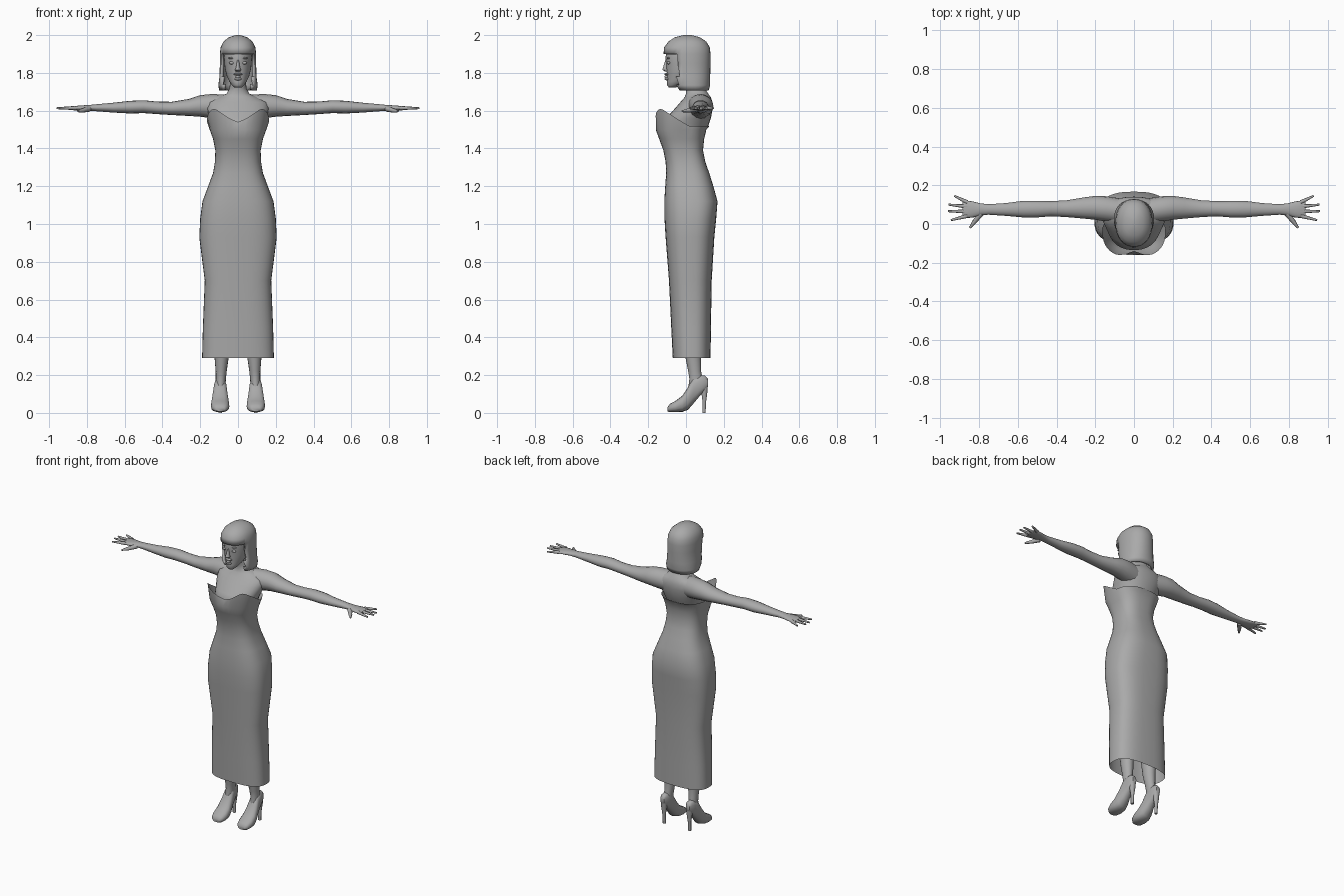
import bpy, bmesh, math
from mathutils import Vector

grey = bpy.data.materials.new("plain grey")
grey.diffuse_color = (0.4, 0.4, 0.4, 1)


def finish(bm, name, mirror=False, angle=50):
    bmesh.ops.recalc_face_normals(bm, faces=bm.faces)
    me = bpy.data.meshes.new(name)
    bm.to_mesh(me)
    bm.free()
    me.materials.append(grey)
    ob = bpy.data.objects.new(name, me)
    bpy.context.collection.objects.link(ob)
    bpy.context.view_layer.objects.active = ob
    ob.select_set(True)
    bpy.ops.object.shade_smooth_by_angle(angle=math.radians(angle))
    ob.select_set(False)
    if mirror:
        ob.modifiers.new("mirror", 'MIRROR').use_mirror_merge = False
    return ob


def loft(bm, axis, rows, n=20, e=2.0, caps=(True, True)):
    """Skin rounded sections; row = position, then low/high on the two other axes."""
    others = [i for i in range(3) if i != axis]
    rings = []
    for pos, a0, a1, b0, b1 in rows:
        ring = []
        for k in range(n):
            t = 2 * math.pi * k / n
            c, s = math.cos(t), math.sin(t)
            co = Vector()
            co[axis] = pos
            co[others[0]] = (a0 + a1) / 2 + (a1 - a0) / 2 * math.copysign(abs(c) ** (2 / e), c)
            co[others[1]] = (b0 + b1) / 2 + (b1 - b0) / 2 * math.copysign(abs(s) ** (2 / e), s)
            ring.append(bm.verts.new(co))
        rings.append(ring)
    for r, q in zip(rings, rings[1:]):
        for k in range(n):
            bm.faces.new((r[k], r[(k + 1) % n], q[(k + 1) % n], q[k]))
    if caps[0]:
        bm.faces.new(rings[0])
    if caps[1]:
        bm.faces.new(rings[-1])
    return rings


def upright(rows):
    return [(z, -w, w, f, b) for z, w, f, b in rows]


def stick(bm, p, q, r0, r1):
    p, q = Vector(p), Vector(q)
    m = (q - p).to_track_quat('Z', 'Y').to_matrix().to_4x4()
    m.translation = (p + q) / 2
    bmesh.ops.create_cone(bm, cap_ends=True, segments=8, radius1=r0, radius2=r1,
                          depth=(q - p).length, matrix=m)


def ball(bm, c, s, seg=14):
    made = bmesh.ops.create_uvsphere(bm, u_segments=seg, v_segments=8, radius=1)["verts"]
    for v in made:
        v.co = Vector(c) + Vector(v.co[i] * s[i] for i in range(3))


# dress: open tube with a sweetheart neckline
bm = bmesh.new()
rings = loft(bm, 2, upright([
    (0.29, .19, -.07, .13), (.45, .186, -.078, .132), (.70, .176, -.09, .136),
    (.93, .205, -.108, .15), (1.03, .2, -.114, .16), (1.12, .188, -.115, .167), (1.2, .158, -.11, .145),
    (1.27, .132, -.105, .123), (1.33, .122, -.108, .102), (1.39, .12, -.12, .09),
    (1.45, .132, -.142, .096), (1.5, .15, -.16, .108), (1.54, .164, -.17, .125)]),
    n=40, e=2.7, caps=(False, False))
for v in rings[-1]:
    x, y, _ = v.co
    if y < -.02:
        v.co.z += .07 * min(1, abs(x) / .12) ** 1.3 * min(1, (-.02 - y) / .11)
        v.co.y += .03 * max(0, 1 - abs(x) / .08)
    else:
        v.co.z -= .02
        v.co.x *= .92
finish(bm, "dress")

# torso, shoulders and neck
bm = bmesh.new()
loft(bm, 2, upright([
    (1.36, .1, -.07, .075), (1.45, .115, -.11, .085), (1.52, .135, -.135, .118),
    (1.56, .148, -.105, .132), (1.61, .165, -.06, .141), (1.645, .16, -.03, .14),
    (1.67, .11, -.008, .132), (1.69, .06, .0, .118), (1.72, .044, -.002, .098),
    (1.8, .042, -.02, .09)]), n=28, e=2.2)
finish(bm, "torso", angle=80)

# arms
bm = bmesh.new()
loft(bm, 0, [
    (.06, .0, .13, 1.55, 1.685), (.14, .012, .143, 1.56, 1.688), (.2, .022, .145, 1.568, 1.682),
    (.26, .028, .137, 1.572, 1.662), (.35, .036, .122, 1.577, 1.647), (.43, .04, .118, 1.582, 1.648),
    (.5, .034, .12, 1.587, 1.655), (.57, .034, .12, 1.585, 1.652), (.66, .042, .108, 1.59, 1.642),
    (.75, .048, .102, 1.597, 1.634), (.79, .046, .106, 1.6, 1.63),
    (.83, .034, .116, 1.6, 1.628), (.87, .03, .122, 1.602, 1.624), (.885, .036, .118, 1.606, 1.62)], n=16)
finish(bm, "arm", True, 70)

# fingers and thumb
bm = bmesh.new()
for y0, tip in ((.112, (.927, .145)), (.09, (.957, .1)), (.065, (.96, .066)), (.042, (.945, .02))):
    stick(bm, (.86, y0, 1.614), (*tip, 1.613), .011, .005)
stick(bm, (.79, .055, 1.61), (.825, .01, 1.6), .016, .011)
stick(bm, (.822, .014, 1.601), (.848, -.02, 1.597), .012, .005)
finish(bm, "fingers", True)

# lower legs
bm = bmesh.new()
loft(bm, 2, [(.12, .068, .118, .01, .09), (.18, .064, .118, .018, .088), (.22, .06, .118, .012, .08),
             (.29, .05, .124, -.002, .08), (.4, .045, .13, -.02, .085), (.55, .04, .14, -.03, .085)], n=16)
finish(bm, "leg", True)

# shoes with slim heels
bm = bmesh.new()
loft(bm, 1, [(-.098, .07, .118, .008, .03), (-.085, .055, .134, .004, .048), (-.055, .046, .143, .004, .064),
             (-.02, .047, .142, .005, .09), (.01, .053, .136, .016, .135), (.04, .06, .128, .05, .19),
             (.075, .066, .122, .092, .2), (.1, .07, .118, .115, .198), (.117, .08, .108, .14, .18)],
     n=16, e=2.5)
loft(bm, 2, [(.0, .084, .104, .086, .104), (.06, .083, .105, .087, .107),
             (.11, .076, .112, .08, .114), (.16, .072, .116, .07, .118)], n=10)
finish(bm, "shoe", True)

# head
bm = bmesh.new()
loft(bm, 2, upright([
    (1.722, .018, -.09, -.055), (1.735, .032, -.1, -.03), (1.755, .046, -.1, .02), (1.785, .06, -.1, .06),
    (1.82, .069, -.104, .09), (1.85, .072, -.105, .1), (1.88, .074, -.109, .105),
    (1.93, .072, -.1, .1), (1.96, .05, -.07, .07)]), n=28)
finish(bm, "head", angle=80)

# nose and lips
bm = bmesh.new()
loft(bm, 2, upright([(1.808, .012, -.112, -.09), (1.816, .016, -.126, -.09), (1.83, .01, -.122, -.09),
                     (1.872, .005, -.108, -.09)]), n=10)
finish(bm, "nose")
bm = bmesh.new()
ball(bm, (0, -.1, 1.793), (.024, .014, .007))
ball(bm, (0, -.1, 1.768), (.02, .014, .008))
ball(bm, (0, -.1, 1.779), (.013, .014, .01))
finish(bm, "lips", angle=80)

# eyes and brows
bm = bmesh.new()
ball(bm, (.033, -.092, 1.853), (.016, .009, .008))
ball(bm, (.034, -.093, 1.878), (.02, .009, .005))
finish(bm, "eye", True, 80)

# bobbed hair with a fringe, cut open around the face
bm = bmesh.new()
loft(bm, 2, upright([
    (1.708, .1, -.058, .12), (1.735, .104, -.08, .128), (1.78, .098, -.1, .128), (1.85, .096, -.114, .13),
    (1.9, .096, -.119, .13), (1.935, .092, -.116, .126), (1.965, .078, -.094, .108),
    (1.988, .05, -.06, .075), (2.0, .012, -.012, .03)]), n=32, e=2.2, caps=(False, True))
cut = [f for f in bm.faces
       if f.calc_center_median().z < 1.9 and f.calc_center_median().y < -.045]
bmesh.ops.delete(bm, geom=cut, context='FACES')
hair = finish(bm, "hair", angle=60)
shell = hair.modifiers.new("thickness", 'SOLIDIFY')
shell.thickness = .016
shell.offset = -1
